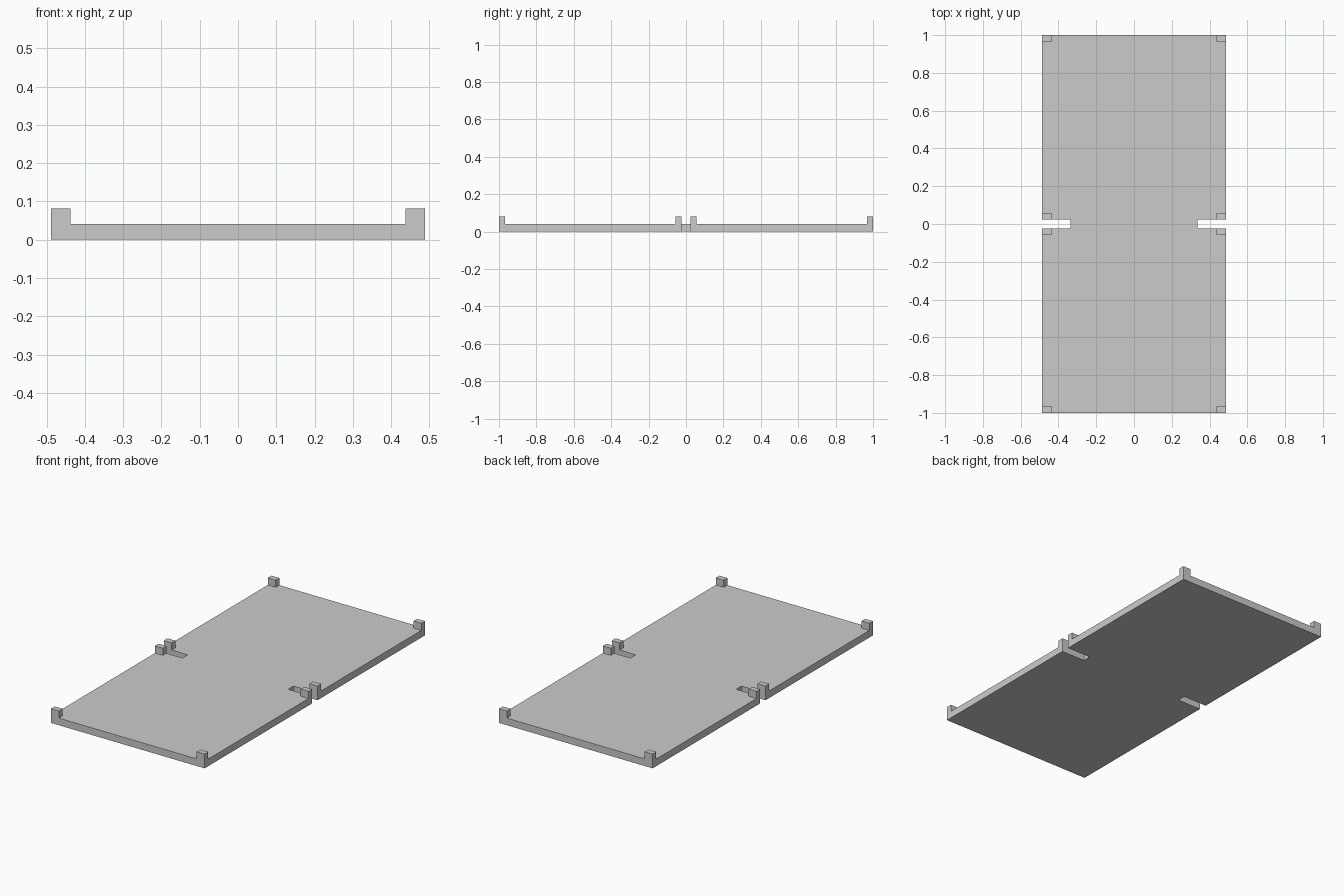
import bpy, bmesh

if "Cube" in bpy.data.objects:
    bpy.data.objects.remove(bpy.data.objects["Cube"])

W, L = 0.488, 1.0             # half width, half length
PLATE, POST = 0.041, 0.082    # plate top, post top
POST_X, SLOT_X = 0.438, 0.336 # inner faces of posts, slot ends
SLOT_Y, POST_D = 0.024, 0.033 # slot half width, post depth

bm = bmesh.new()


def mirrored(values):
    return [-v for v in reversed(values)] + values


def raise_faces(faces, height):
    geom = bmesh.ops.extrude_face_region(bm, geom=faces)["geom"]
    verts = [g for g in geom if isinstance(g, bmesh.types.BMVert)]
    bmesh.ops.translate(bm, verts=verts, vec=(0, 0, height))
    return [g for g in geom if isinstance(g, bmesh.types.BMFace)]


# Footprint laid out in cells, leaving out the two side slots
xs = mirrored([SLOT_X, POST_X, W])
ys = mirrored([SLOT_Y, SLOT_Y + POST_D, L - POST_D, L])
cells = []
for x0, x1 in zip(xs, xs[1:]):
    for y0, y1 in zip(ys, ys[1:]):
        if abs(x0 + x1) / 2 > SLOT_X and abs(y0 + y1) / 2 < SLOT_Y:
            continue
        cells.append(bm.faces.new([bm.verts.new((x, y, 0)) for x, y in
                                   ((x0, y0), (x1, y0), (x1, y1), (x0, y1))]))
bmesh.ops.remove_doubles(bm, verts=bm.verts[:], dist=1e-5)

# Plate thickness
top = raise_faces(bm.faces[:], PLATE)


# Eight small posts at the corners of each half
def is_post(face):
    c = face.calc_center_median()
    y = abs(c.y)
    return abs(c.x) > POST_X and (y > L - POST_D or SLOT_Y < y < SLOT_Y + POST_D)


raise_faces([f for f in top if is_post(f)], POST - PLATE)

# Merge coplanar cells into clean flat faces
bmesh.ops.recalc_face_normals(bm, faces=bm.faces[:])
bmesh.ops.dissolve_limit(bm, angle_limit=0.01, verts=bm.verts[:], edges=bm.edges[:])

mesh = bpy.data.meshes.new("slotted_base_plate")
bm.to_mesh(mesh)
bm.free()
bpy.context.collection.objects.link(bpy.data.objects.new("slotted_base_plate", mesh))
